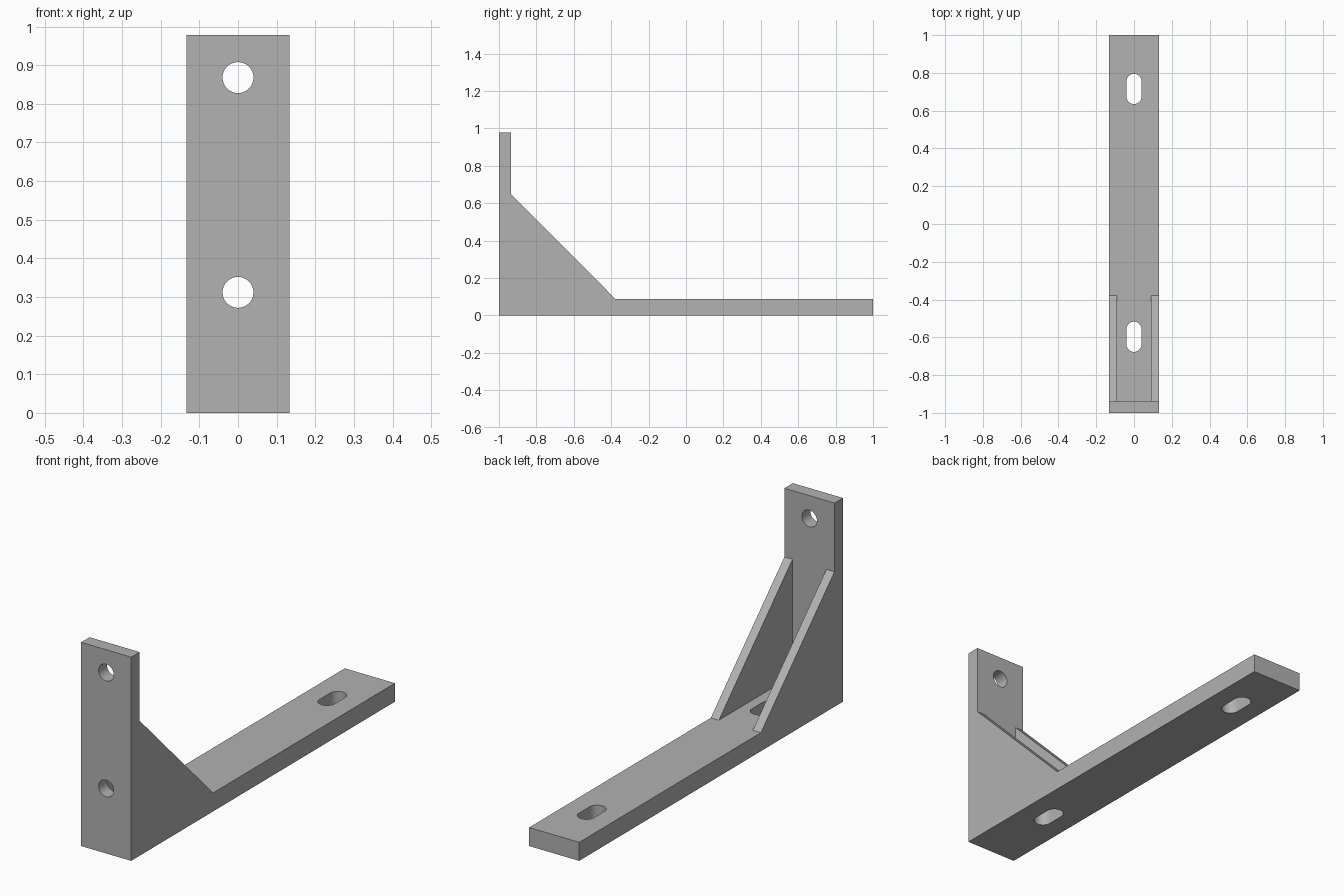
import bpy, bmesh, math
from mathutils import Vector

if "Cube" in bpy.data.objects:
    bpy.data.objects.remove(bpy.data.objects["Cube"])

HALF_W, HEIGHT = 0.133, 0.978
WALL_Y, BASE_Z = -0.936, 0.089      # inner faces of the upright and the base
RIB_Y, RIB_Z = -0.378, 0.648        # ends of the sloping rib edge
RIB_IN = 0.09                       # inner face of each rib
R = 0.04                            # hole radius

steel = bpy.data.materials.new("plain grey")
steel.use_nodes = True
grey = (0.445, 0.445, 0.445, 1)
steel.diffuse_color = grey
steel.node_tree.nodes["Principled BSDF"].inputs["Base Color"].default_value = grey


def prism(name, points, sweep):
    """Closed solid: a flat outline swept along a vector."""
    bm = bmesh.new()
    face = bm.faces.new([bm.verts.new(p) for p in points])
    moved = bmesh.ops.extrude_face_region(bm, geom=[face])["geom"]
    bmesh.ops.translate(bm, vec=Vector(sweep),
                        verts=[v for v in moved if isinstance(v, bmesh.types.BMVert)])
    bmesh.ops.recalc_face_normals(bm, faces=bm.faces)
    mesh = bpy.data.meshes.new(name)
    bm.to_mesh(mesh)
    bm.free()
    mesh.materials.append(steel)
    obj = bpy.data.objects.new(name, mesh)
    bpy.context.collection.objects.link(obj)
    return obj


def rounded(half_straight, n=24):
    """Outline of a circle, or of a slot when half_straight is above zero."""
    pts = []
    for end in (0, 1):
        shift = half_straight * (1 - 2 * end)
        steps = n + 1 if half_straight else n
        for i in range(steps):
            a = math.pi * (end + i / n)
            pts.append((R * math.cos(a), R * math.sin(a) + shift))
    return pts


# Bracket side profile: upright, sloping rib and base in one solid
side = [(-1, 0), (1, 0), (1, BASE_Z), (RIB_Y, BASE_Z),
        (WALL_Y, RIB_Z), (WALL_Y, HEIGHT), (-1, HEIGHT)]
bracket = prism("bracket", [(-HALF_W, y, z) for y, z in side], (2 * HALF_W, 0, 0))

# Gap between the two ribs
gap = [(WALL_Y, BASE_Z), (RIB_Y + 0.1, BASE_Z), (RIB_Y + 0.1, RIB_Z + 0.1), (WALL_Y, RIB_Z + 0.1)]
cutters = [prism("rib_gap", [(-RIB_IN, y, z) for y, z in gap], (2 * RIB_IN, 0, 0))]

# Round holes in the upright
for z in (0.312, 0.868):
    cutters.append(prism("round_hole", [(u, -1.1, v + z) for u, v in rounded(0)], (0, 0.25, 0)))

# Long slots in the base
for y in (-0.597, 0.715):
    cutters.append(prism("slot", [(u, v + y, -0.1) for u, v in rounded(0.04)], (0, 0, 0.25)))

bpy.ops.object.select_all(action="DESELECT")
bpy.context.view_layer.objects.active = bracket
bracket.select_set(True)
for cutter in cutters:
    cut = bracket.modifiers.new("cut", "BOOLEAN")
    cut.operation, cut.solver, cut.object = "DIFFERENCE", "EXACT", cutter
    bpy.ops.object.modifier_apply(modifier=cut.name)
    bpy.data.objects.remove(cutter)

# Smooth bores, sharp plate edges
bpy.ops.object.shade_smooth_by_angle(angle=math.radians(30))
